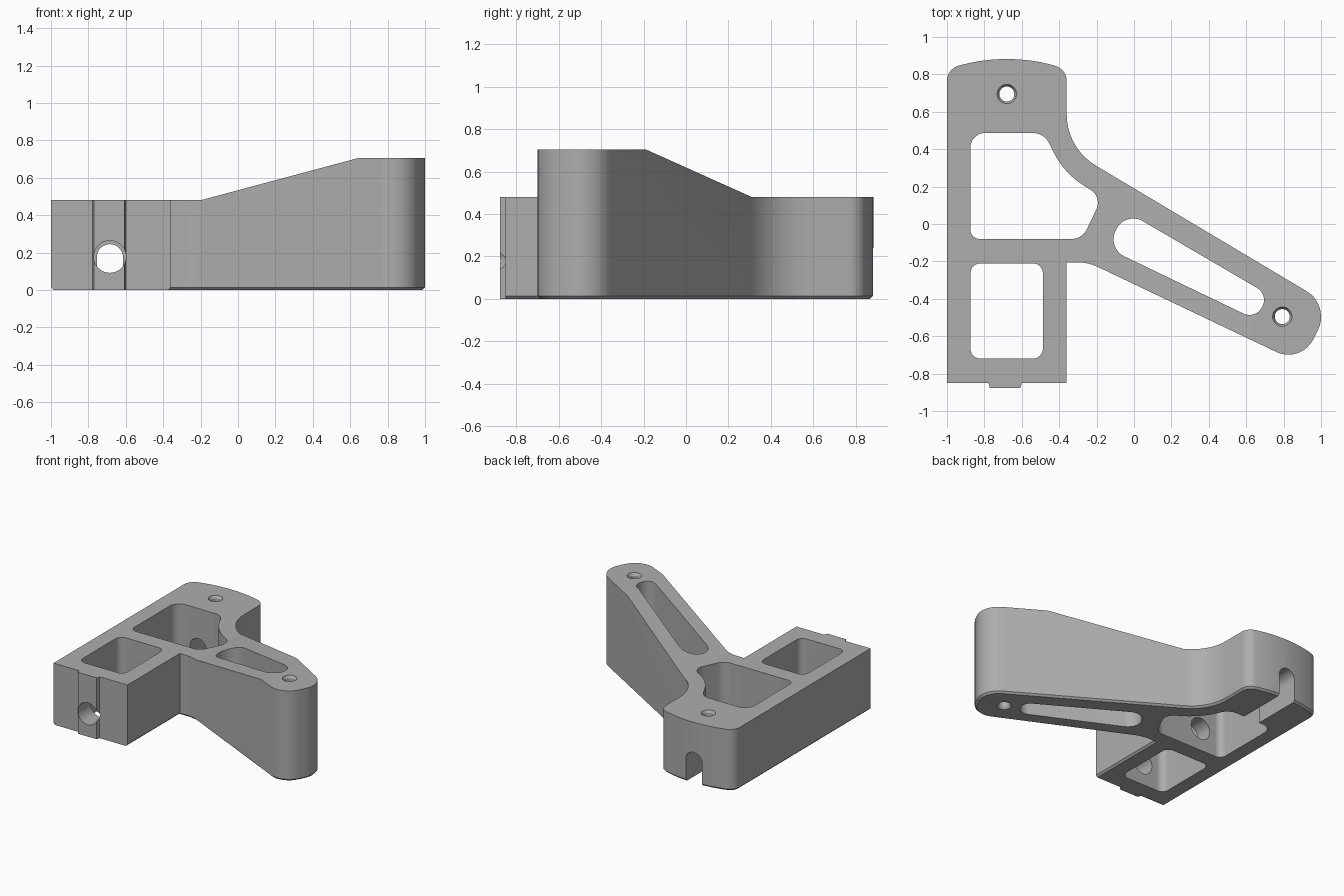
import bpy, bmesh, math
from mathutils import Vector, Matrix

cube = bpy.data.objects.get("Cube")
if cube:
    bpy.data.objects.remove(cube, do_unlink=True)

metal = bpy.data.materials.new("satin grey")
metal.use_nodes = True
GREY = (0.42, 0.42, 0.42, 1)
metal.diffuse_color = GREY
metal.node_tree.nodes["Principled BSDF"].inputs["Base Color"].default_value = GREY


def rounded(corners):
    """Polygon from (x, y, radius) corners, each filleted by its radius."""
    out, n = [], len(corners)
    for i, (x, y, r) in enumerate(corners):
        p = Vector((x, y))
        if r == 0:
            out.append(p)
            continue
        a = (Vector(corners[i - 1][:2]) - p).normalized()
        b = (Vector(corners[(i + 1) % n][:2]) - p).normalized()
        half = a.angle(b) / 2
        centre = p + (a + b).normalized() * r / math.sin(half)
        start = p + a * r / math.tan(half) - centre
        end = p + b * r / math.tan(half) - centre
        sweep = math.atan2(start.cross(end), start.dot(end))
        steps = max(3, math.ceil(abs(sweep) / math.radians(7)))
        for k in range(steps + 1):
            out.append(centre + Matrix.Rotation(sweep * k / steps, 2) @ start)
    return out


def prism(name, points, low, high, along_y=False, chamfer=0):
    """Extrude a polygon in z, or an (x, z) polygon along y."""
    bm = bmesh.new()
    def place(p, h):
        return (p[0], h, p[1]) if along_y else (p[0], p[1], h)
    lower = [bm.verts.new(place(p, low)) for p in points]
    upper = [bm.verts.new(place(p, high)) for p in points]
    bm.faces.new(lower[::-1])
    bm.faces.new(upper)
    n = len(points)
    for i in range(n):
        j = (i + 1) % n
        bm.faces.new((lower[i], lower[j], upper[j], upper[i]))
    bmesh.ops.recalc_face_normals(bm, faces=bm.faces)
    if chamfer:
        # bottom rim, except along the front face
        rim = [e for e in bm.edges
               if all(v.co.z < 1e-4 for v in e.verts)
               and max(v.co.y for v in e.verts) > -0.84]
        bmesh.ops.bevel(bm, geom=rim, offset=chamfer, segments=1,
                        affect='EDGES', clamp_overlap=True)
    mesh = bpy.data.meshes.new(name)
    bm.to_mesh(mesh)
    bm.free()
    mesh.materials.append(metal)
    obj = bpy.data.objects.new(name, mesh)
    bpy.context.collection.objects.link(obj)
    return obj


def circle(x, y, r, n=40):
    return [(x + r * math.cos(math.tau * k / n), y + r * math.sin(math.tau * k / n))
            for k in range(n)]


def countersink(x, y, top, r1, r2, depth):
    """Cone cutter that widens towards z = top; negative depth opens downward."""
    bm = bmesh.new()
    bmesh.ops.create_cone(bm, cap_ends=True, segments=40, radius1=r1,
                          radius2=r2 + (r2 - r1), depth=2 * abs(depth))
    if depth < 0:
        bmesh.ops.rotate(bm, verts=bm.verts, matrix=Matrix.Rotation(math.pi, 3, 'X'))
    bmesh.ops.translate(bm, verts=bm.verts, vec=(x, y, top))
    mesh = bpy.data.meshes.new("countersink")
    bm.to_mesh(mesh)
    bm.free()
    mesh.materials.append(metal)
    obj = bpy.data.objects.new("countersink", mesh)
    bpy.context.collection.objects.link(obj)
    return obj


# Bracket outline: block with front key, angled arm, crowned back end
outline = rounded([
    (-1, -.85, 0), (-.778, -.85, 0), (-.77, -.877, 0), (-.608, -.877, 0),
    (-.60, -.85, 0), (-.36, -.85, 0), (-.36, -.205, 0), (-.245, -.205, .25),
    (.893, -.747, .15), (1.05, -.435, .16), (-.36, .405, .32),
    (-.36, .83, .085), (-.52, .872, .8), (-.68, .885, .8), (-.84, .872, .8),
    (-1, .83, .085)])
bracket = prism("bracket", outline, 0, .705, chamfer=.014)

BACK_HOLE, ARM_HOLE, TOP, ARM_TOP = (-.68, .695), (.793, -.495), .48, .705
cutters = [
    # sloped top, level over the block and over the arm tip
    prism("slope_cutter", [(-1.2, TOP), (-.2, TOP), (.64, ARM_TOP), (.64, 1), (-1.2, 1)],
          -1.2, 1.2, along_y=True),
    # block windows
    prism("back_window", rounded([
        (-.875, -.08, .05), (-.277, -.08, .09), (-.17, .144, .08),
        (-.379, .274, .44), (-.479, .487, .1), (-.875, .487, .08)]), -.1, 1),
    prism("front_window", rounded([
        (-.875, -.72, .055), (-.487, -.72, .055), (-.487, -.21, .055),
        (-.875, -.21, .055)]), -.1, 1),
    # long slot in the arm
    prism("arm_slot", rounded([
        (-.145, -.128, .1), (.65, -.51, .075), (.72, -.378, .075),
        (-.045, .069, .1)]), -.1, 1),
    # lengthwise bore through the front and middle walls
    prism("bore", circle(-.685, .178, .086), -1, .2, along_y=True),
    # arched channel under the back end
    prism("channel", [(-.755, -.1), (-.615, -.1)]
          + [(-.685 + .07 * math.cos(math.pi * k / 20),
              .175 + .07 * math.sin(math.pi * k / 20)) for k in range(21)],
          .3, 1, along_y=True),
    # screw holes
    prism("back_hole", circle(*BACK_HOLE, .04), .1, 1),
    prism("arm_hole", circle(*ARM_HOLE, .04), -.1, 1),
    countersink(*BACK_HOLE, TOP, .04, .052, .02),
    countersink(*ARM_HOLE, ARM_TOP, .04, .052, .02),
    countersink(*ARM_HOLE, 0, .04, .052, -.02),
]

bpy.context.view_layer.objects.active = bracket
for cutter in cutters:
    cutter.hide_render = True
    mod = bracket.modifiers.new("cut", 'BOOLEAN')
    mod.operation = 'DIFFERENCE'
    mod.solver = 'EXACT'
    mod.object = cutter
    bpy.ops.object.modifier_apply(modifier=mod.name)
    bpy.data.objects.remove(cutter, do_unlink=True)

bpy.ops.object.select_all(action='DESELECT')
bracket.select_set(True)
bpy.ops.object.shade_smooth_by_angle(angle=math.radians(25))
